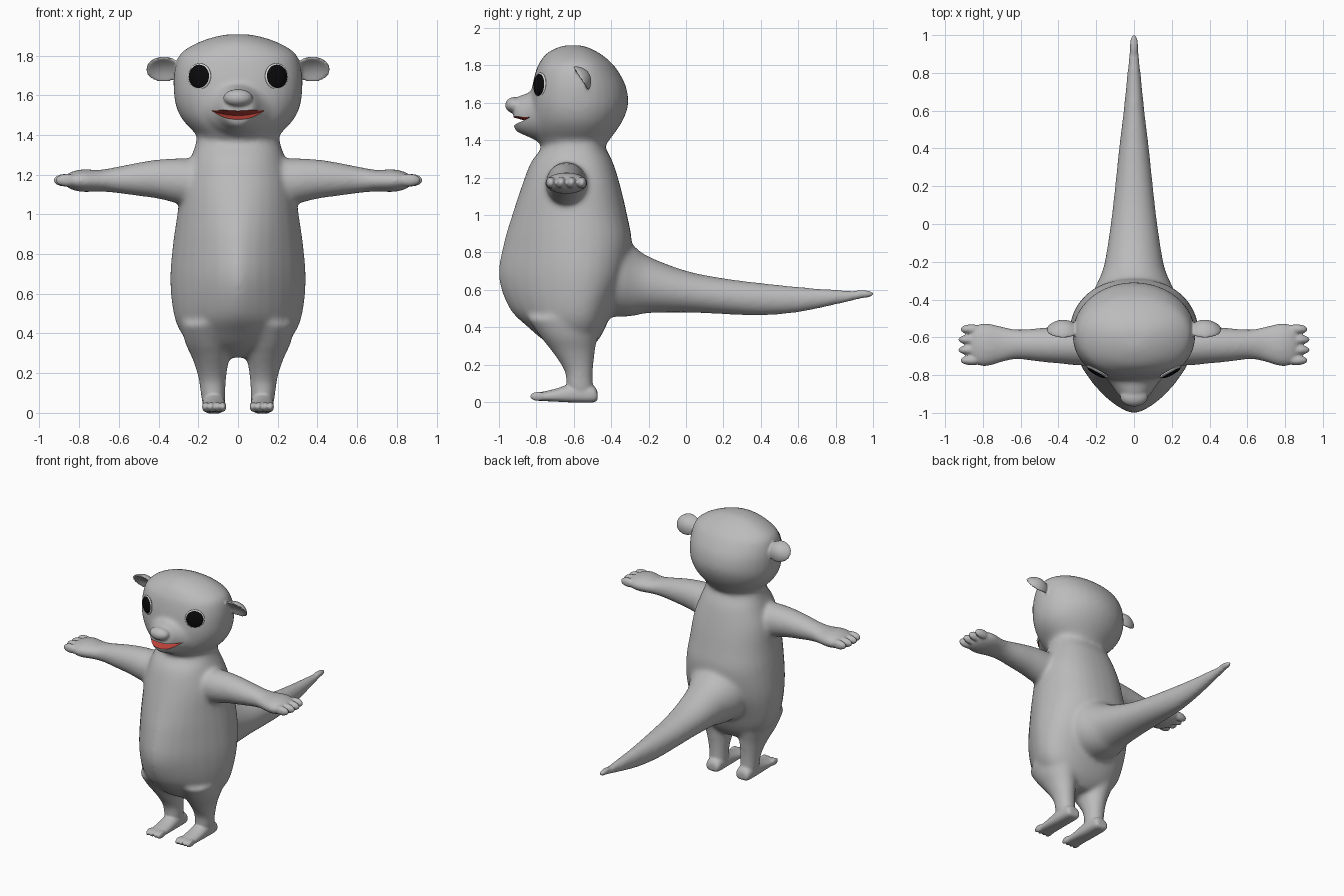
import bpy, bmesh, math
from mathutils import Vector, Matrix
from mathutils.bvhtree import BVHTree

if "Cube" in bpy.data.objects:
    bpy.data.objects.remove(bpy.data.objects["Cube"])


def material(name, rgb):
    m = bpy.data.materials.new(name)
    m.diffuse_color = (*rgb, 1)
    m.use_nodes = True
    m.node_tree.nodes["Principled BSDF"].inputs["Base Color"].default_value = m.diffuse_color
    return m


FUR = material("grey fur", (0.5, 0.5, 0.5))
RED = material("mouth red", (0.55, 0.06, 0.045))
BLACK = material("pupil black", (0.003, 0.003, 0.003))
WHITE = material("eye white", (0.7, 0.7, 0.7))


def smooth_rings(rings, n=4):
    """Catmull-Rom interpolation between cross-sections."""
    r = [tuple(q) + (2,) * (6 - len(q)) for q in rings]
    r = [r[0]] + r + [r[-1]]
    out = []
    for p0, p1, p2, p3 in zip(r, r[1:], r[2:], r[3:]):
        for k in range(n):
            t = k / n
            out.append([0.5 * (2 * b + (c - a) * t + (2 * a - 5 * b + 4 * c - d) * t * t
                               + (3 * b - a - 3 * c + d) * t ** 3)
                        for a, b, c, d in zip(p0, p1, p2, p3)])
    return out + [list(r[-1])]


def loft(bm, axis, rings, mid=None, side=1, back=2.0, n=32):
    """Ring = (position, centre a, radius a, low b, high b, power of the low-b half)."""
    loops = []
    for t, ca, ra, b0, b1, p in smooth_rings(rings):
        bmid = (b0 + b1) / 2 if mid is None else mid
        loop = []
        for k in range(n):
            ang = 2 * math.pi * k / n
            c, s = math.cos(ang), math.sin(ang)
            e = 2 / (p if s < 0 else back)
            a = ca + math.copysign(ra * abs(c) ** e, c)
            b = bmid + (abs(s) ** e * (b1 - bmid) if s > 0 else -abs(s) ** e * (bmid - b0))
            co = {"z": (a, b, t), "y": (a, t, b), "x": (t, a, b)}[axis]
            loop.append(bm.verts.new((co[0] * side, co[1], co[2])))
        loops.append(loop)
    faces = [bm.faces.new(loops[0]), bm.faces.new(loops[-1])]
    for l0, l1 in zip(loops, loops[1:]):
        for k in range(n):
            j = (k + 1) % n
            faces.append(bm.faces.new((l0[k], l0[j], l1[j], l1[k])))
    bmesh.ops.recalc_face_normals(bm, faces=faces)


def ellipsoid(bm, centre, radii, rot=None, cup=0.0):
    """Ellipsoid; cup bends the rim towards -y."""
    verts = bmesh.ops.create_uvsphere(bm, u_segments=32, v_segments=20, radius=1)["verts"]
    for v in verts:
        r2 = v.co.x ** 2 + v.co.z ** 2
        co = Vector((v.co.x * radii[0], v.co.y * radii[1] - cup * r2, v.co.z * radii[2]))
        v.co = Vector(centre) + (rot @ co if rot else co)


def make_object(name, bm, mats):
    me = bpy.data.meshes.new(name)
    bm.to_mesh(me)
    bm.free()
    for m in mats:
        me.materials.append(m)
    ob = bpy.data.objects.new(name, me)
    bpy.context.collection.objects.link(ob)
    return ob


def apply_modifier(ob, kind, **props):
    bpy.ops.object.select_all(action="DESELECT")
    bpy.context.view_layer.objects.active = ob
    ob.select_set(True)
    m = ob.modifiers.new(kind.lower(), kind)
    for k, v in props.items():
        setattr(m, k, v)
    bpy.ops.object.modifier_apply(modifier=m.name)


def fuse(ob, voxel, iterations):
    apply_modifier(ob, "REMESH", mode="VOXEL", voxel_size=voxel)
    apply_modifier(ob, "SMOOTH", factor=0.5, iterations=iterations)


# ---- large forms
bm = bmesh.new()
# torso
loft(bm, "z", [(0.28, 0, 0.08, -0.66, -0.52), (0.33, 0, 0.21, -0.76, -0.47), (0.40, 0, 0.285, -0.845, -0.43, 1.8),
               (0.50, 0, 0.325, -0.945, -0.39, 1.6), (0.67, 0, 0.342, -1.003, -0.32, 1.5),
               (0.85, 0, 0.328, -0.975, -0.29, 1.6), (1.0, 0, 0.306, -0.93, -0.315, 1.8),
               (1.15, 0, 0.285, -0.88, -0.35), (1.28, 0, 0.24, -0.83, -0.39, 2.2),
               (1.36, 0, 0.212, -0.77, -0.43, 2.2), (1.44, 0, 0.2, -0.74, -0.45)], mid=-0.58, back=2.3)
# head
loft(bm, "z", [(1.345, 0, 0.19, -0.75, -0.45), (1.40, 0, 0.21, -0.80, -0.41), (1.45, 0, 0.258, -0.83, -0.372),
               (1.50, 0, 0.295, -0.835, -0.34, 2.1), (1.56, 0, 0.317, -0.835, -0.315, 2.2),
               (1.62, 0, 0.324, -0.83, -0.308, 2.3), (1.70, 0, 0.324, -0.82, -0.325, 2.3),
               (1.78, 0, 0.308, -0.80, -0.37, 2.3), (1.82, 0, 0.28, -0.78, -0.405, 2.2),
               (1.86, 0, 0.215, -0.75, -0.455), (1.89, 0, 0.135, -0.70, -0.51),
               (1.907, 0, 0.06, -0.65, -0.56)], mid=-0.58)
# muzzle
loft(bm, "y", [(-0.70, 0, 0.22, 1.40, 1.69), (-0.80, 0, 0.165, 1.40, 1.665), (-0.85, 0, 0.122, 1.42, 1.65),
               (-0.90, 0, 0.09, 1.44, 1.635), (-0.922, 0, 0.07, 1.462, 1.62)])
# tail
loft(bm, "y", [(-0.55, 0, 0.26, 0.46, 0.93), (-0.36, 0, 0.215, 0.455, 0.90), (-0.28, 0, 0.18, 0.46, 0.835),
               (-0.2, 0, 0.155, 0.475, 0.778), (0, 0, 0.124, 0.478, 0.702), (0.2, 0, 0.101, 0.469, 0.662),
               (0.4, 0, 0.08, 0.462, 0.637), (0.6, 0, 0.056, 0.478, 0.617), (0.8, 0, 0.037, 0.518, 0.602),
               (0.97, 0, 0.021, 0.556, 0.594)])
for s in (1, -1):
    # arm and palm
    loft(bm, "x", [(0.12, -0.64, 0.11, 1.05, 1.27), (0.28, -0.64, 0.11, 1.052, 1.283), (0.4, -0.64, 0.099, 1.078, 1.277),
                   (0.5, -0.64, 0.09, 1.092, 1.262), (0.62, -0.637, 0.08, 1.108, 1.238),
                   (0.70, -0.637, 0.097, 1.115, 1.224), (0.78, -0.64, 0.117, 1.112, 1.228),
                   (0.84, -0.64, 0.108, 1.125, 1.215), (0.875, -0.64, 0.08, 1.145, 1.195)], side=s)
    # leg
    loft(bm, "z", [(0.03, 0.12, 0.055, -0.62, -0.48), (0.08, 0.125, 0.062, -0.64, -0.495),
                   (0.15, 0.128, 0.067, -0.645, -0.497), (0.21, 0.132, 0.077, -0.675, -0.493),
                   (0.28, 0.138, 0.095, -0.725, -0.485), (0.35, 0.15, 0.115, -0.78, -0.47),
                   (0.45, 0.16, 0.13, -0.85, -0.44)], side=s)
body = make_object("body", bm, [])
fuse(body, 0.012, 18)

# ---- small forms, fused onto the large ones
bm = bmesh.new()
bm.from_mesh(body.data)
ellipsoid(bm, (0, -0.915, 1.587), (0.074, 0.052, 0.044))      # nose
ellipsoid(bm, (0, 0.94, 0.577), (0.022, 0.064, 0.021))        # tail tip
for s in (1, -1):
    # ear: cupped disc leaning forward
    ellipsoid(bm, (0.375 * s, -0.535, 1.747), (0.09, 0.02, 0.075),
              Matrix.Rotation(math.radians(33), 3, "X"), cup=0.032)
    # fingers
    for y, x in ((-0.722, 0.86), (-0.667, 0.87), (-0.612, 0.87), (-0.557, 0.86)):
        ellipsoid(bm, (x * s, y, 1.172), (0.06, 0.026, 0.032))
    # foot and toes
    loft(bm, "y", [(-0.473, 0.122, 0.04, 0.01, 0.055, 3), (-0.50, 0.122, 0.055, -0.003, 0.09, 3),
                   (-0.60, 0.122, 0.058, -0.003, 0.10, 3), (-0.70, 0.121, 0.058, 0.002, 0.07, 3),
                   (-0.79, 0.12, 0.058, 0.006, 0.05, 3)], side=s)
    for k in range(4):
        ellipsoid(bm, ((0.075 + 0.03 * k) * s, -0.79, 0.03), (0.0165, 0.045, 0.025))
bm.to_mesh(body.data)
bm.free()
fuse(body, 0.008, 4)
body.data.materials.clear()
body.data.materials.append(FUR)
body.data.materials.append(RED)

# ---- mouth: smiling wedge cut out of the muzzle
bm = bmesh.new()
rows = []
for k in range(13):
    x = -0.3 + 0.05 * k
    lift = 1.4 * x * x
    rows.append([bm.verts.new((x, y, z + lift)) for y, z in ((-0.835, 1.497), (-1.05, 1.447), (-1.05, 1.557))])
bm.faces.new(rows[0])
bm.faces.new(rows[-1])
for a, b in zip(rows, rows[1:]):
    for i in range(3):
        j = (i + 1) % 3
        bm.faces.new((a[i], a[j], b[j], b[i]))
bmesh.ops.recalc_face_normals(bm, faces=bm.faces)
for f in bm.faces:
    f.material_index = 1
cutter = make_object("mouth_cutter", bm, [FUR, RED])
cutter.hide_render = True
apply_modifier(body, "BOOLEAN", operation="DIFFERENCE", solver="EXACT", object=cutter)
bpy.data.objects.remove(cutter)
bpy.ops.object.shade_smooth_by_angle(angle=math.radians(60))

# ---- eyes: flat lenses set on the face surface
tree = BVHTree.FromPolygons([v.co.copy() for v in body.data.vertices],
                            [tuple(p.vertices) for p in body.data.polygons])
for s, label in ((1, "left"), (-1, "right")):
    hit = tree.ray_cast(Vector((0.195 * s, -2, 1.695)), Vector((0, 1, 0)))[0]
    normal = Vector((0.48 * s, -0.87, 0.06)).normalized()
    rot = normal.to_track_quat("Y", "Z").to_matrix()
    for part, mat, radius, depth in (("eye_rim", WHITE, 0.066, 0.014), ("pupil", BLACK, 0.062, 0.02)):
        bm = bmesh.new()
        ellipsoid(bm, hit - normal * 0.002, (radius, depth, radius), rot)
        eye = make_object(f"{label}_{part}", bm, [mat])
        eye.data.shade_smooth()
